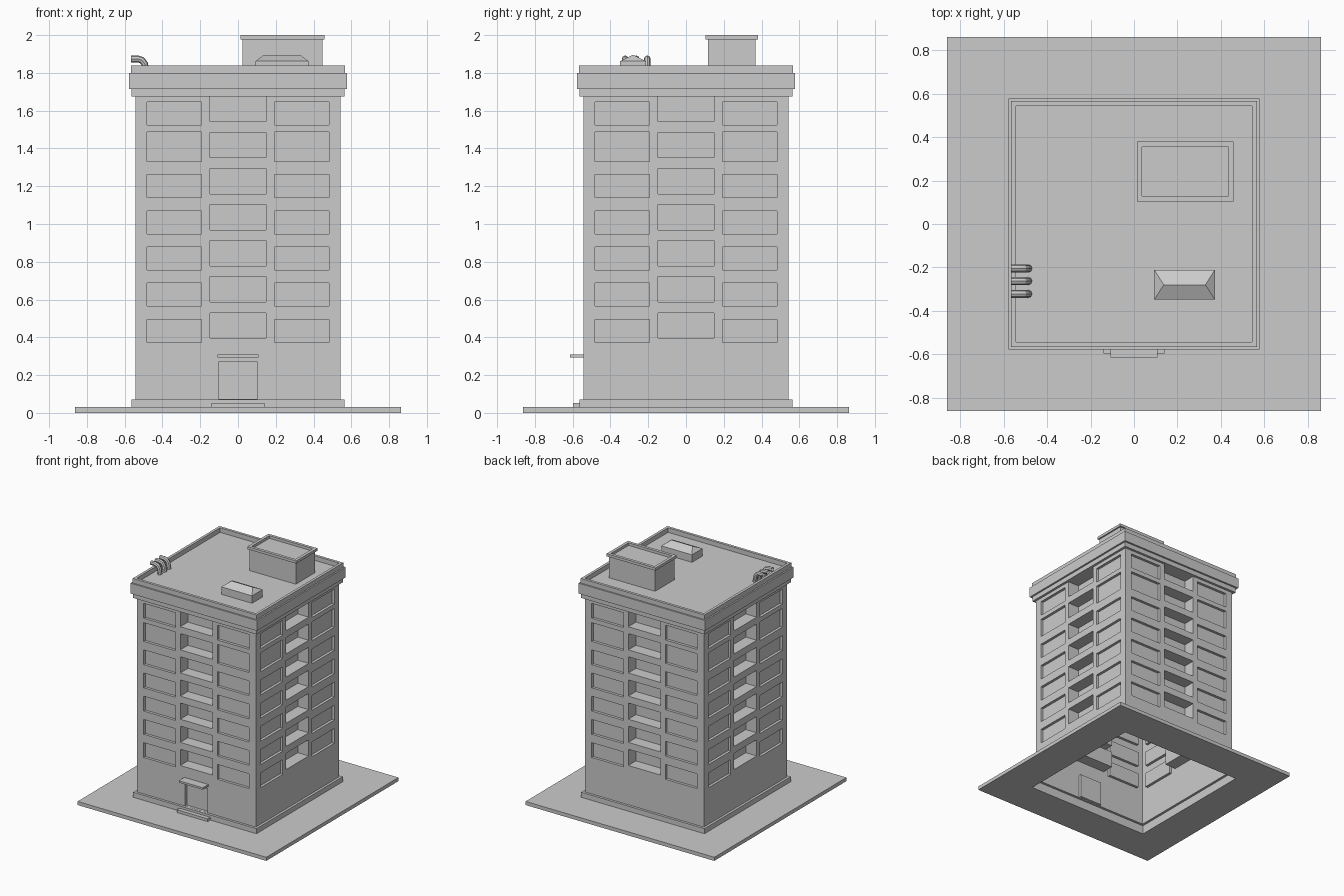
import bpy, bmesh
from mathutils import Matrix
from math import pi

if "Cube" in bpy.data.objects:
    bpy.data.objects.remove(bpy.data.objects["Cube"])


def make_object(name, bm):
    mesh = bpy.data.meshes.new(name)
    bm.to_mesh(mesh)
    bm.free()
    ob = bpy.data.objects.new(name, mesh)
    bpy.context.collection.objects.link(ob)
    return ob


def rect_loft(name, centre, half, profile, cap=True):
    """Sweep a profile of (x offset, y offset, z) around a rectangle."""
    bm = bmesh.new()
    rings = []
    for dx, dy, z in profile:
        hx, hy = half[0] + dx, half[1] + dy
        rings.append([bm.verts.new((centre[0] + sx * hx, centre[1] + sy * hy, z))
                      for sx, sy in ((-1, -1), (1, -1), (1, 1), (-1, 1))])
    for a, b in zip(rings, rings[1:]):
        for i in range(4):
            j = (i + 1) % 4
            bm.faces.new((a[i], a[j], b[j], b[i]))
    if cap:
        bm.faces.new(rings[-1])
    bmesh.ops.remove_doubles(bm, verts=bm.verts, dist=0.0005)
    return make_object(name, bm)


def add_box(bm, lo, hi, turn=0):
    size = [b - a for a, b in zip(lo, hi)]
    mid = [(a + b) / 2 for a, b in zip(lo, hi)]
    bmesh.ops.create_cube(bm, size=1, matrix=Matrix.Rotation(turn, 4, 'Z')
                          @ Matrix.Translation(mid) @ Matrix.Diagonal((*size, 1)))


def box(name, lo, hi):
    bm = bmesh.new()
    add_box(bm, lo, hi)
    return make_object(name, bm)


def even(points):
    return [(d, d, z) for d, z in points]


W = 0.543           # half width of the tower
ROOF = 1.80

# Paving ring and plinth, open underneath
rect_loft("paving_and_plinth", (0, 0), (W, W), even([
    (0.02, 0.03), (0.02, 0), (0.319, 0), (0.319, 0.03), (0.02, 0.03),
    (0.02, 0.072), (0, 0.072)]), cap=False)

# Cornice, parapet and sunken roof
rect_loft("cornice_and_roof", (0, 0), (W, W), even([
    (0, 1.676), (0.02, 1.676), (0.02, 1.715), (0.035, 1.715), (0.035, ROOF),
    (0.023, ROOF), (0.023, 1.838), (0.001, 1.838), (0.001, ROOF)]))

# Tower walls with recessed windows and deep balconies on all four sides
walls = box("tower_walls", (-W, -W, 0.072), (W, W, 1.70))
bm = bmesh.new()
for side in range(4):
    turn = side * pi / 2
    for row in range(7):
        step = 0.1917 * row
        top = 1.486 if row == 5 else 0.495 + step
        for x0, x1 in ((-0.481, -0.192), (0.192, 0.481)):
            add_box(bm, (x0, -W - 0.1, 0.373 + step), (x1, -W + 0.022, top), turn)
        step = 0.191 * row
        add_box(bm, (-0.147, -W - 0.1, 0.396 + step),
                (0.147, -W + 0.10, 0.530 + step), turn)
add_box(bm, (-0.103, -W - 0.1, 0.073), (0.103, -W + 0.022, 0.27))   # doorway
cutter = make_object("opening_cutter", bm)
cutter.hide_render = True
mod = walls.modifiers.new("openings", 'BOOLEAN')
mod.object = cutter
mod.operation = 'DIFFERENCE'
mod.solver = 'EXACT'
bpy.context.view_layer.objects.active = walls
bpy.ops.object.modifier_apply(modifier="openings")
bpy.data.objects.remove(cutter)

# Remove the hidden end faces so the tower stays a hollow shell
bm = bmesh.new()
bm.from_mesh(walls.data)
ends = [f for f in bm.faces if all(v.co.z < 0.0725 for v in f.verts)
        or all(v.co.z > 1.69 for v in f.verts)]
bmesh.ops.delete(bm, geom=ends, context='FACES')
bm.to_mesh(walls.data)
bm.free()

# Entrance canopy and step
box("door_canopy", (-0.109, -0.615, 0.292), (0.109, -W, 0.308))
box("door_step", (-0.141, -0.597, 0.03), (0.141, -W - 0.02, 0.053))

# Rooftop stair house with a raised rim
rect_loft("stair_house", (0.236, 0.242), (0.211, 0.126), even([
    (0, ROOF), (0, 1.978), (0.012, 1.978), (0.012, 2.0),
    (-0.012, 2.0), (-0.012, 1.978)]))

# Hipped skylight
rect_loft("skylight", (0.233, -0.280), (0.140, 0.069), [
    (0, 0, ROOF), (0, 0, 1.862), (-0.044, -0.069, 1.896)], cap=False)

# Three bent vent pipes at the roof edge
for n, y in enumerate((-0.205, -0.263, -0.322)):
    cu = bpy.data.curves.new(f"vent_pipe_{n + 1}", 'CURVE')
    cu.dimensions = '3D'
    cu.bevel_depth = 0.018
    cu.bevel_resolution = 2
    path = [(-0.567, 1.874), (-0.53, 1.874), (-0.508, 1.867),
            (-0.494, 1.848), (-0.487, ROOF)]
    sp = cu.splines.new('POLY')
    sp.points.add(len(path) - 1)
    for p, (x, z) in zip(sp.points, path):
        p.co = (x, y, z, 1)
    pipe = bpy.data.objects.new(cu.name, cu)
    bpy.context.collection.objects.link(pipe)
    bpy.ops.object.select_all(action='DESELECT')
    pipe.select_set(True)
    bpy.context.view_layer.objects.active = pipe
    bpy.ops.object.convert(target='MESH')
    bpy.ops.object.shade_smooth_by_angle()
